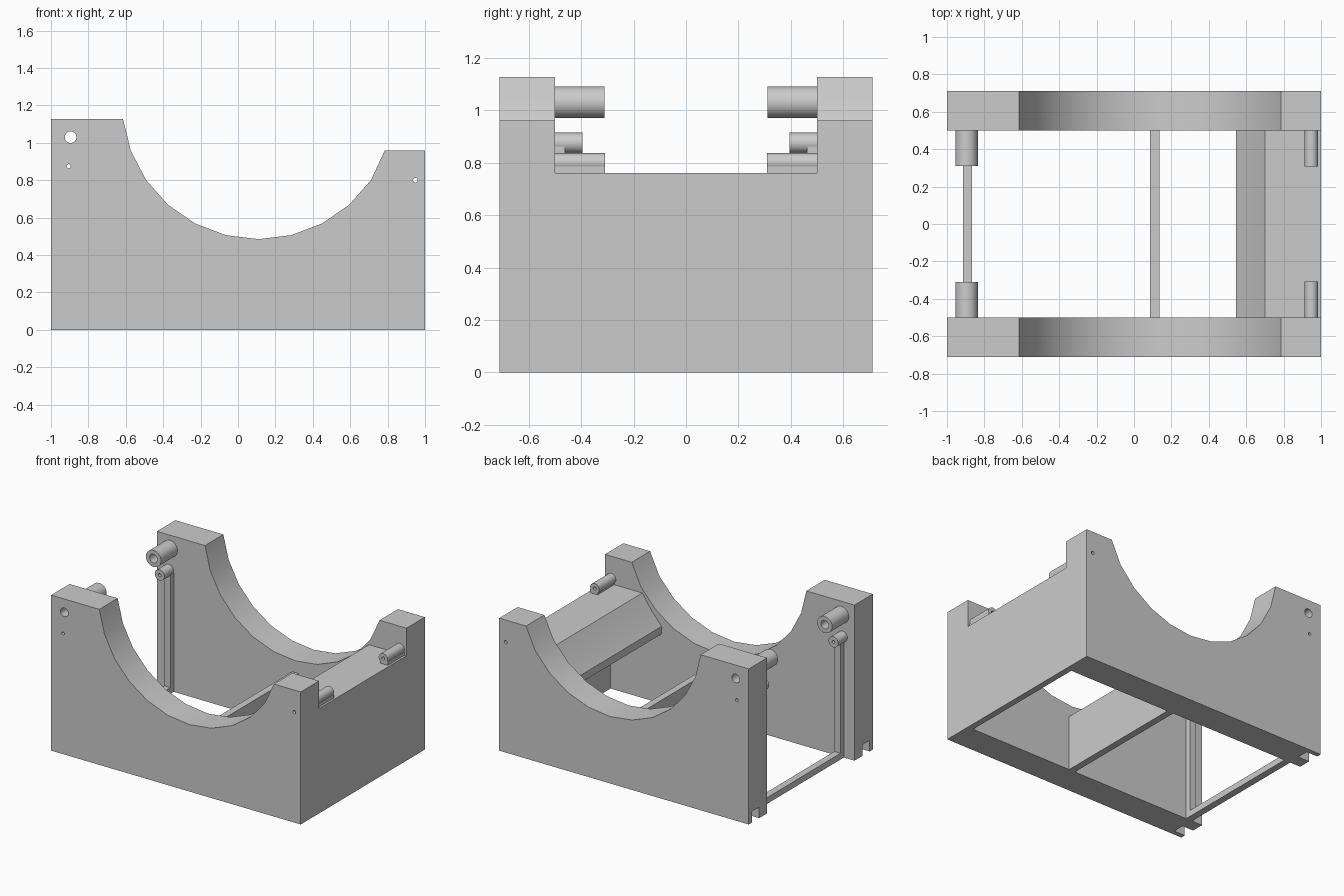
import bpy, bmesh, math
from mathutils import Matrix

if "Cube" in bpy.data.objects:
    bpy.data.objects.remove(bpy.data.objects["Cube"])


def make(name, bm):
    bmesh.ops.recalc_face_normals(bm, faces=bm.faces)
    me = bpy.data.meshes.new(name)
    bm.to_mesh(me)
    bm.free()
    ob = bpy.data.objects.new(name, me)
    bpy.context.collection.objects.link(ob)
    return ob


def activate(ob):
    bpy.ops.object.select_all(action='DESELECT')
    ob.select_set(True)
    bpy.context.view_layer.objects.active = ob


def extrude_profile(name, pts, y0, y1):
    """Closed XZ outline extruded from y0 to y1."""
    bm = bmesh.new()
    f = bm.faces.new([bm.verts.new((x, y0, z)) for x, z in pts])
    r = bmesh.ops.extrude_face_region(bm, geom=[f])
    verts = [v for v in r['geom'] if isinstance(v, bmesh.types.BMVert)]
    bmesh.ops.translate(bm, verts=verts, vec=(0, y1 - y0, 0))
    return make(name, bm)


def box(name, x0, x1, y0, y1, z0, z1):
    return extrude_profile(name, [(x0, z0), (x1, z0), (x1, z1), (x0, z1)], y0, y1)


def circle(x, z, r, n):
    return [(x + r * math.cos(2 * math.pi * i / n), z + r * math.sin(2 * math.pi * i / n))
            for i in range(n)]


def tube(name, x, z, r, hole, y0, y1, n=32):
    """Hollow peg along y."""
    bm = bmesh.new()
    rings = [[bm.verts.new((px, y, pz)) for px, pz in circle(x, z, rad, n)]
             for rad, y in ((r, y0), (r, y1), (hole, y1), (hole, y0))]
    for k in range(4):
        a, b = rings[k], rings[(k + 1) % 4]
        for i in range(n):
            j = (i + 1) % n
            bm.faces.new((a[i], a[j], b[j], b[i]))
    return make(name, bm)


def cut(ob, cutter):
    m = ob.modifiers.new("cut", 'BOOLEAN')
    m.operation, m.solver, m.object = 'DIFFERENCE', 'EXACT', cutter
    activate(ob)
    bpy.ops.object.modifier_apply(modifier=m.name)
    bpy.data.objects.remove(cutter)


def finish(ob, mirror=False):
    activate(ob)
    bpy.ops.object.shade_smooth_by_angle(angle=math.radians(30))
    if mirror:
        m = ob.modifiers.new("mirror_y", 'MIRROR')
        m.use_axis = (False, True, False)
        m.use_mirror_merge = False


# side plates with the round saddle cut (26-sided arc)
step = 2 * math.pi / 26
arc = [(0.11 + 0.73 * math.sin(k * step), 1.215 - 0.73 * math.cos(k * step))
       for k in range(5, -7, -1)]
arc[0] = (0.785, 0.96)
plate = extrude_profile("side_plate",
                        [(-1, 0), (1, 0), (1, 0.96)] + arc + [(-1, arc[-1][1])], 0.5, 0.71)

# pegs: name, x, z, outer radius, hole radius, inner end
pegs = [("upper_peg", -0.895, 1.03, 0.06, 0.031, 0.31),
        ("rail_peg", -0.905, 0.875, 0.039, 0.011, 0.395),
        ("right_peg", 0.948, 0.80, 0.036, 0.012, 0.308)]
for name, x, z, r, hole, y in pegs:
    cut(plate, extrude_profile("hole_cutter", circle(x, z, hole, 32), 0.4, 0.8))
    finish(tube(name, x, z, r, hole, y, 0.5), True)

# small slot under the open end of each plate
cut(plate, box("slot_cutter", -1.1, -0.91, 0.59, 0.675, -0.1, 0.08))
finish(plate, True)

# raised rails and the bar that joins them
finish(box("rail", -0.915, -0.865, 0.462, 0.5, 0, 0.862), True)
finish(box("bottom_bar", -0.915, -0.865, -0.5, 0.5, 0, 0.045))

# inner cross wall
finish(box("cross_wall", 0.085, 0.135, -0.5, 0.5, 0, 0.40))

# closed end: wall, flat top and overhanging curved lip
finish(extrude_profile("end_wall_and_shelf", [
    (1, 0), (1, 0.76), (0.70, 0.76), (0.625, 0.65), (0.545, 0.56), (0.545, 0.505),
    (0.655, 0.62), (0.725, 0.715), (0.955, 0.715), (0.955, 0)], -0.5, 0.5))
finish(box("right_peg_base", 0.925, 0.985, 0.308, 0.5, 0.755, 0.785), True)
